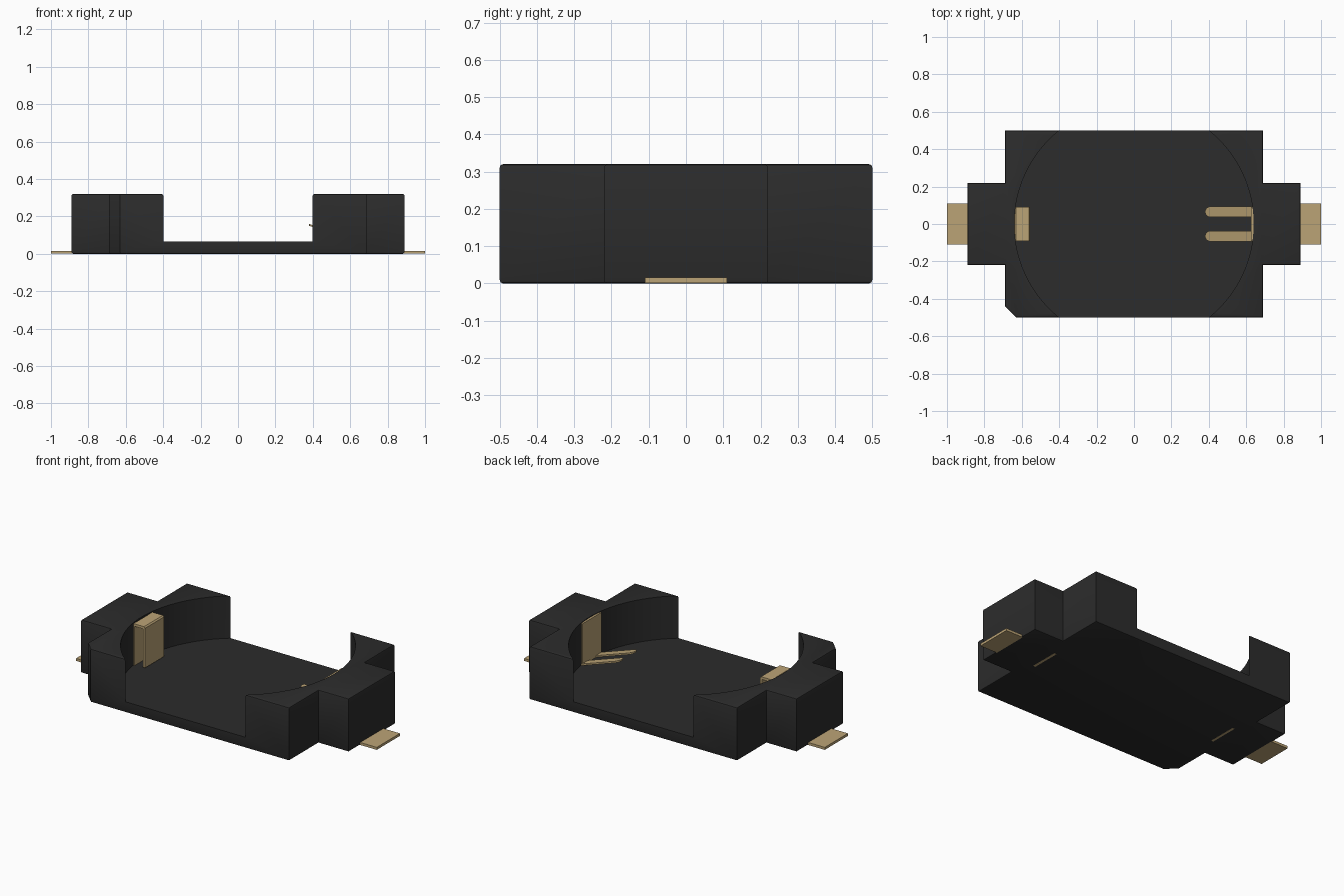
import bpy, bmesh, math

if "Cube" in bpy.data.objects:
    bpy.data.objects.remove(bpy.data.objects["Cube"])


def material(name, color):
    m = bpy.data.materials.new(name)
    m.diffuse_color = color
    m.use_nodes = True
    m.node_tree.nodes["Principled BSDF"].inputs["Base Color"].default_value = m.diffuse_color
    return m


black = material("black_plastic", (0.025, 0.025, 0.025, 1))
gold = material("gold_contact", (0.5, 0.37, 0.18, 1))


def prism(name, points, depth, mat, place, bevel=0):
    """Extrude a 2D outline; place(u, v, w) maps it into the model."""
    bm = bmesh.new()
    face = bm.faces.new([bm.verts.new((u, v, 0)) for u, v in points])
    out = bmesh.ops.extrude_face_region(bm, geom=[face])
    for v in out["geom"]:
        if isinstance(v, bmesh.types.BMVert):
            v.co.z = depth
    if bevel:
        flat = [e for e in bm.edges if abs(e.verts[0].co.z - e.verts[1].co.z) < 1e-6]
        bmesh.ops.bevel(bm, geom=flat, offset=bevel, segments=2, profile=0.5, affect='EDGES')
    for v in bm.verts:
        v.co = place(*v.co)
    bmesh.ops.recalc_face_normals(bm, faces=bm.faces)
    mesh = bpy.data.meshes.new(name)
    bm.to_mesh(mesh)
    bm.free()
    ob = bpy.data.objects.new(name, mesh)
    bpy.context.collection.objects.link(ob)
    mesh.materials.append(mat)
    return ob


def strip(name, profile, half_width):
    """Sheet metal part: x-z profile swept along y."""
    return prism(name, profile, 2 * half_width, gold,
                 lambda u, v, w: (u, w - half_width, v))


# Holder body: stepped outline with one chamfered corner
outline = [(-0.63, -0.5), (0.69, -0.5), (0.69, -0.22), (0.89, -0.22),
           (0.89, 0.22), (0.69, 0.22), (0.69, 0.5), (-0.69, 0.5),
           (-0.69, 0.22), (-0.89, 0.22), (-0.89, -0.22), (-0.69, -0.22),
           (-0.69, -0.44)]
body = prism("holder_body", outline, 0.32, black, lambda u, v, w: (u, v, w), 0.009)

# Round cell pocket, open at front and back
bpy.ops.mesh.primitive_cylinder_add(vertices=128, radius=0.64, depth=0.5,
                                    location=(0, 0, 0.065 + 0.25))
cutter = bpy.context.object
cutter.name = "pocket_cutter"
cutter.data.materials.append(black)
cut = body.modifiers.new("pocket", 'BOOLEAN')
cut.operation = 'DIFFERENCE'
cut.solver = 'EXACT'
cut.object = cutter
bpy.ops.object.select_all(action='DESELECT')
body.select_set(True)
bpy.context.view_layer.objects.active = body
bpy.ops.object.modifier_apply(modifier="pocket")
bpy.data.objects.remove(cutter)
bpy.ops.object.shade_smooth_by_angle(angle=math.radians(30))

# Solder tabs at both ends
for side, s in (("left", -1), ("right", 1)):
    strip(side + "_solder_tab",
          [(s * 0.64, 0.001), (s * 1.0, 0.001), (s * 1.0, 0.016), (s * 0.64, 0.016)], 0.11)

# Left contact: strip folded over into an upside-down U
strip("left_contact",
      [(-0.64, -0.0005), (-0.625, -0.0005), (-0.625, 0.301), (-0.57, 0.301),
       (-0.57, 0.07), (-0.555, 0.07), (-0.555, 0.308), (-0.562, 0.316),
       (-0.632, 0.316), (-0.64, 0.308)], 0.09)

# Right contact plate against the pocket wall
strip("right_contact_plate",
      [(0.626, -0.0005), (0.642, -0.0005), (0.642, 0.316), (0.626, 0.316)], 0.09)

# Sloping spring fingers with rounded tips
R = 0.028
tip = [(0.38 + R - R * math.sin(a), R * math.cos(a))
       for a in (math.pi * i / 12 for i in range(13))]
for name, y in (("back_spring_finger", 0.065), ("front_spring_finger", -0.065)):
    prism(name, [(0.635, R)] + tip + [(0.635, -R)], 0.01, gold,
          lambda u, v, w, y=y: (u, v + y, 0.15 - 0.34 * (u - 0.38) + w))
